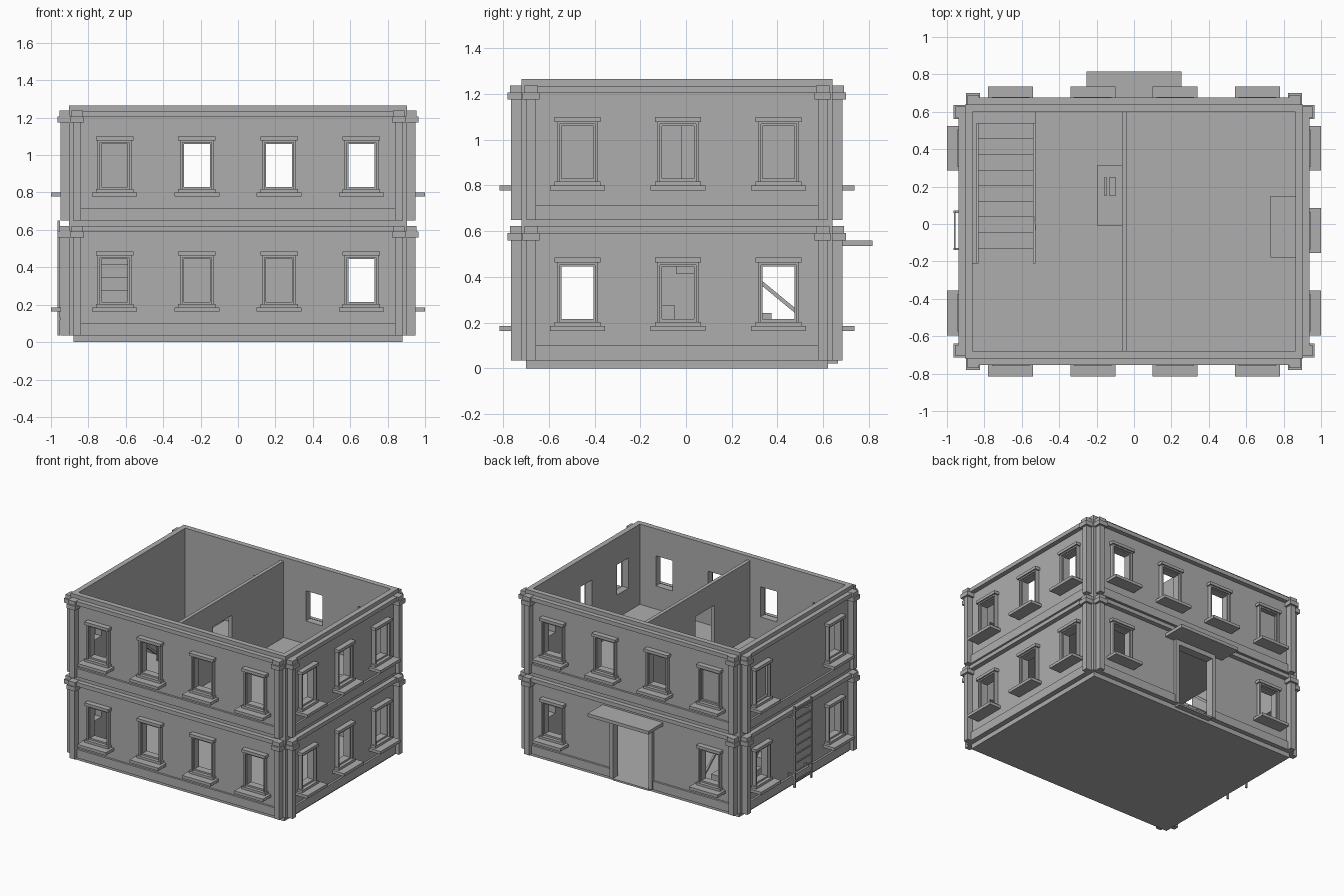
import bpy, bmesh
from mathutils import Vector, Matrix

if "Cube" in bpy.data.objects:
    bpy.data.objects.remove(bpy.data.objects["Cube"])

grey = bpy.data.materials.new("plain_grey")
grey.use_nodes = True
grey.diffuse_color = (0.42, 0.42, 0.42, 1)
grey.node_tree.nodes["Principled BSDF"].inputs["Base Color"].default_value = (0.42, 0.42, 0.42, 1)

# Building extents
WX, Y0, Y1 = 0.904, -0.72, 0.64
THICK = 0.04
BASE, STOREY, TOP = 0.035, 0.615, 1.265
SIDE_Y = (-0.475, -0.035, 0.405)
LONG_X = (-0.66, -0.22, 0.22, 0.66)


def finish(bm, name):
    bmesh.ops.recalc_face_normals(bm, faces=bm.faces)
    mesh = bpy.data.meshes.new(name)
    bm.to_mesh(mesh)
    bm.free()
    mesh.materials.append(grey)
    obj = bpy.data.objects.new(name, mesh)
    bpy.context.collection.objects.link(obj)
    return obj


def boxes(name, items):
    """One object from boxes given as (x0, x1, y0, y1, z0, z1)."""
    bm = bmesh.new()
    for x0, x1, y0, y1, z0, z1 in items:
        mid = Vector((x0 + x1, y0 + y1, z0 + z1)) / 2
        size = (abs(x1 - x0), abs(y1 - y0), abs(z1 - z0), 1)
        bmesh.ops.create_cube(bm, size=1, matrix=Matrix.Translation(mid) @ Matrix.Diagonal(size))
    return finish(bm, name)


def on_side(side, u0, u1, d0, d1, z0, z1):
    """Box on a wall: u runs along the wall, d points outward from it."""
    if side == "front":
        return (u0, u1, Y0 - d0, Y0 - d1, z0, z1)
    if side == "back":
        return (u0, u1, Y1 + d0, Y1 + d1, z0, z1)
    s = 1 if side == "right" else -1
    return (s * (WX + d0), s * (WX + d1), u0, u1, z0, z1)


def wall(side, u0, u1, holes):
    """Wall sheet with rectangular holes, extruded inward."""
    us = sorted({u0, u1, *[v for h in holes for v in h[:2]]})
    zs = sorted({BASE, TOP, *[v for h in holes for v in h[2:]]})

    def point(u, z):
        x0, _, y0, _, _, _ = on_side(side, u, u, 0, 0, z, z)
        return (x0, y0, z)

    bm = bmesh.new()
    for a, b in zip(us, us[1:]):
        for c, d in zip(zs, zs[1:]):
            u, z = (a + b) / 2, (c + d) / 2
            if not any(h[0] < u < h[1] and h[2] < z < h[3] for h in holes):
                bm.faces.new([bm.verts.new(point(*p)) for p in ((a, c), (b, c), (b, d), (a, d))])
    bmesh.ops.remove_doubles(bm, verts=bm.verts, dist=0.0001)
    inward = {"front": (0, 1, 0), "back": (0, -1, 0), "right": (-1, 0, 0), "left": (1, 0, 0)}[side]
    out = bmesh.ops.extrude_face_region(bm, geom=bm.faces[:], use_keep_orig=True)
    moved = [g for g in out["geom"] if isinstance(g, bmesh.types.BMVert)]
    bmesh.ops.translate(bm, verts=moved, vec=Vector(inward) * THICK)
    bmesh.ops.dissolve_limit(bm, angle_limit=0.01, verts=bm.verts, edges=bm.edges)
    finish(bm, side + "_wall")


def window_trim(side, u, z):
    """Surround, head and sill; z is the underside of the sill."""
    parts = [(0.12, -0.01, 0.096, 0, 0.022),          # sill
             (0.1, 0, 0.04, 0.022, 0.04),             # lower rail
             (0.1, 0, 0.04, 0.3, 0.322)]              # head
    items = [on_side(side, u - w, u + w, d0, d1, z + a, z + b) for w, d0, d1, a, b in parts]
    for w0, w1, d, top in ((0.078, 0.09, 0.03, 0.3), (0.07, 0.078, 0.015, 0.29)):
        for s in (-1, 1):
            items.append(on_side(side, u + s * w0, u + s * w1, 0, d, z + 0.04, z + top))
    items.append(on_side(side, u - 0.078, u + 0.078, 0, 0.03, z + 0.29, z + 0.3))
    items.append(on_side(side, u - 0.078, u + 0.078, 0, 0.015, z + 0.282, z + 0.29))
    items.append(on_side(side, u - 0.078, u + 0.078, 0, 0.015, z + 0.04, z + 0.052))
    return items


# Walls with window surrounds; some upper windows are blind
blind = {("back", -0.66, 1), ("left", 0.405, 1)}
layout = {"front": (LONG_X, LONG_X), "back": ((-0.66, 0.66), LONG_X),
          "right": (SIDE_Y, SIDE_Y), "left": (SIDE_Y[::2], SIDE_Y[::2])}
for side, levels in layout.items():
    holes, trim = [], []
    for level, centres in enumerate(levels):
        z = 0.163 + level * STOREY
        for u in centres:
            trim += window_trim(side, u, z)
            if (side, u, level) not in blind:
                holes.append((u - 0.07, u + 0.07, z + 0.052, z + 0.282))
    if side == "back":
        holes.append((-0.15, 0.15, BASE, 0.5))
    long_side = side in ("front", "back")
    ends = (-WX, WX) if long_side else (Y0 + THICK, Y1 - THICK)
    wall(side, *ends, holes)
    boxes(side + "_window_trim", trim)

    # Pilasters, capitals, cornice and skirting of both storeys
    posts = (-0.86, 0.86) if long_side else (-0.677, 0.598)
    a, b = posts
    pilasters, bands = [], []
    for level in range(2):
        z = BASE + level * STOREY
        for p in posts:
            pilasters.append(on_side(side, p - 0.021, p + 0.021, 0, 0.045, z, z + 0.53))
            pilasters.append(on_side(side, p - 0.037, p + 0.037, 0, 0.06, z + 0.525, z + 0.557))
            pilasters.append(on_side(side, p - 0.03, p + 0.03, 0, 0.05, z + 0.557, z + 0.587))
        bands.append(on_side(side, a, b, 0, 0.035, z + 0.555, z + 0.585))
        runs = [(a, b)]
        if side == "back" and level == 0:
            runs = [(a, -0.18), (0.18, b)]
        bands += [on_side(side, r0, r1, 0, 0.015, z, z + 0.065) for r0, r1 in runs]
    boxes(side + "_pilasters", pilasters)
    boxes(side + "_cornice_and_skirting", bands)

# Base, floors and inner partition
boxes("base_slab", [(-0.88, 0.88, -0.70, 0.62, 0, BASE)])
IX, I0, I1 = WX - THICK, Y0 + THICK, Y1 - THICK
boxes("upper_floor", [(-0.53, IX, I0, I1, 0.62, 0.655), (-IX, -0.53, I0, -0.21, 0.62, 0.655)])
boxes("partition", [(-0.064, -0.037, I0, -0.25, 0.655, 1.235),
                    (-0.064, -0.037, -0.02, I1, 0.655, 1.235),
                    (-0.064, -0.037, -0.25, -0.02, 1.06, 1.235)])

# Rear entrance
boxes("door_frame", [on_side("back", -0.178, -0.15, 0, 0.025, BASE, 0.535),
                     on_side("back", 0.15, 0.178, 0, 0.025, BASE, 0.535),
                     on_side("back", -0.15, 0.15, 0, 0.025, 0.5, 0.535)])
boxes("door_canopy", [on_side("back", -0.255, 0.255, 0, 0.176, 0.535, 0.56)])
boxes("door_threshold", [on_side("back", -0.15, 0.15, -0.03, 0.025, 0.022, BASE)])

# Stairs rising toward the front
STEPS, FOOT, RUN = 9, 0.54, 0.0835
RISE = (0.655 - BASE) / STEPS
boxes("stairs", [(-0.84, -0.53, FOOT - (i + 1) * RUN, FOOT - i * RUN,
                  max(BASE, BASE + (i - 0.5) * RISE), BASE + (i + 1) * RISE) for i in range(STEPS)])


# Sloped handrails with end posts
for name, x in (("left", -0.837), ("right", -0.533)):
    head, foot = FOOT - STEPS * RUN, FOOT
    rail = boxes(name + "_handrail", [(x - 0.006, x + 0.006, head, foot, 0.0, 0.022)])
    for v in rail.data.vertices:
        v.co.z += 0.19 + (FOOT - v.co.y) * RISE / RUN
    boxes(name + "_handrail_posts", [(x - 0.006, x + 0.006, foot - 0.012, foot, BASE, 0.2),
                                     (x - 0.006, x + 0.006, head, head + 0.012, 0.64, 0.81)])

# Furniture
boxes("desk", [(-0.195, -0.064, -0.01, 0.315, 0.655, 0.78)])
boxes("desk_items", [(-0.158, -0.147, 0.15, 0.25, 0.78, 0.8), (-0.13, -0.098, 0.15, 0.25, 0.78, 0.79)])
boxes("upper_chest", [(0.73, IX, -0.18, 0.15, 0.655, 0.76)])
boxes("lower_chest", [(-0.45, -0.3, -0.3, -0.05, BASE, 0.277)])

# Outside ladder
ladder = []
for y in (-0.14, 0.06):
    ladder.append((-0.965, -0.952, y, y + 0.012, BASE, 0.65))
    ladder += [(-0.955, -WX, y, y + 0.012, z, z + 0.012) for z in (0.12, 0.56)]
ladder += [(-0.963, -0.954, -0.135, 0.065, 0.08 + i * 0.066, 0.09 + i * 0.066) for i in range(9)]
boxes("ladder", ladder)
